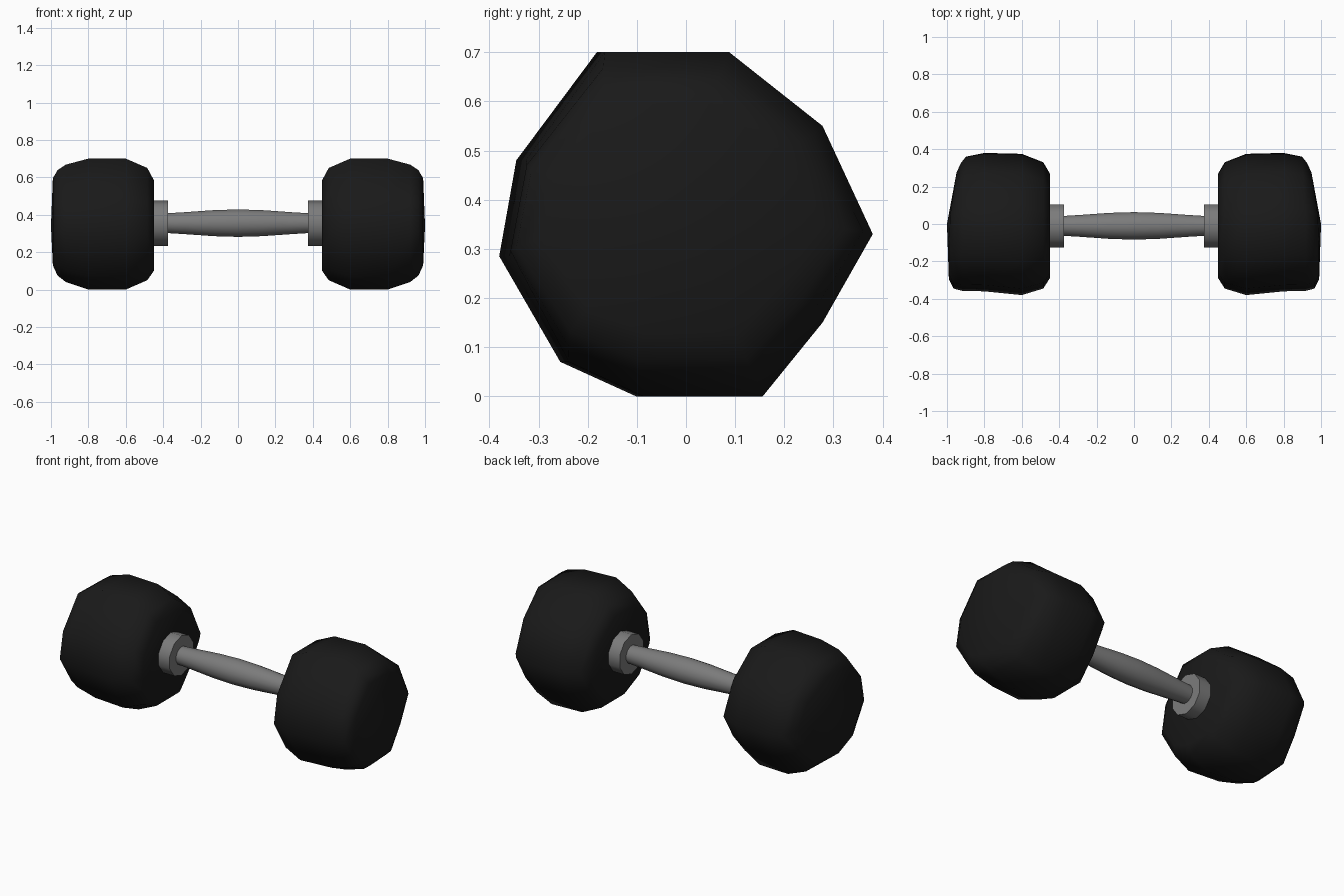
import bpy, bmesh, math

if "Cube" in bpy.data.objects:
    bpy.data.objects.remove(bpy.data.objects["Cube"])


def material(name, v):
    m = bpy.data.materials.new(name)
    m.diffuse_color = (v, v, v, 1)
    m.use_nodes = True
    m.node_tree.nodes["Principled BSDF"].inputs["Base Color"].default_value = m.diffuse_color
    return m


RUBBER = material("black_rubber", 0.01)
STEEL = material("grey_steel", 0.2)


def loft(name, rings, mat, angle, tip=None):
    """Skin a list of equal-length rings; optional tip point closes the last ring."""
    bm = bmesh.new()
    vs = [[bm.verts.new(p) for p in r] for r in rings]
    n = len(vs[0])
    for a, b in zip(vs, vs[1:]):
        for i in range(n):
            j = (i + 1) % n
            bm.faces.new((a[i], a[j], b[j], b[i]))
    bm.faces.new(vs[0])
    if tip:
        t = bm.verts.new(tip)
        for i in range(n):
            bm.faces.new((vs[-1][i], vs[-1][(i + 1) % n], t))
    else:
        bm.faces.new(vs[-1])
    bmesh.ops.recalc_face_normals(bm, faces=bm.faces)
    me = bpy.data.meshes.new(name)
    bm.to_mesh(me)
    bm.free()
    me.materials.append(mat)
    ob = bpy.data.objects.new(name, me)
    bpy.context.collection.objects.link(ob)
    bpy.ops.object.select_all(action='DESELECT')
    ob.select_set(True)
    bpy.context.view_layer.objects.active = ob
    bpy.ops.object.shade_smooth_by_angle(angle=math.radians(angle))
    return ob


def circle(x, r, n=10, y=-0.01, z=0.355):
    return [(x, y + r * math.cos(2 * math.pi * (i + 0.5) / n),
             z + r * math.sin(2 * math.pi * (i + 0.5) / n)) for i in range(n)]


# Irregular head cross-section (y, z)
SECTION = [(-.18, .70), (.08, .70), (.275, .55), (.38, .33), (.275, .15),
           (.15, 0), (-.10, 0), (-.255, .07), (-.38, .285), (-.345, .48)]

# Head stations: x, y min, y max, z min, z max, tilt of the outer face
STATIONS = [(.45, -.29, .27, .10, .585, 0),
            (.485, -.345, .33, .05, .65, 0),
            (.60, -.38, .375, 0, .70, 0),
            (.80, -.36, .38, 0, .70, 0),
            (.92, -.357, .36, .04, .668, .06),
            (.965, -.345, .325, .075, .638, .12),
            (.99, -.295, .275, .13, .595, .15)]


def head_ring(side, x, y0, y1, z0, z1, tilt):
    ring = []
    for y, z in SECTION:
        py = y0 + (y + .38) / .76 * (y1 - y0)
        pz = z0 + z / .70 * (z1 - z0)
        ring.append((side * (x - tilt * max(py, 0)), py, pz))
    return ring


for side, label in ((-1, "left"), (1, "right")):
    # Rounded faceted weight
    loft(label + "_weight", [head_ring(side, *s) for s in STATIONS],
         RUBBER, 60, tip=(side * 1.0, 0, .34))
    # Collar between weight and handle
    loft(label + "_collar", [circle(side * .375, .121), circle(side * .46, .121)],
         STEEL, 40)

# Bulging grip
loft("handle", [circle(x, r, 12) for x, r in
                ((-.39, .054), (-.28, .061), (-.13, .072), (0, .076),
                 (.13, .072), (.28, .061), (.39, .054))], STEEL, 40)
